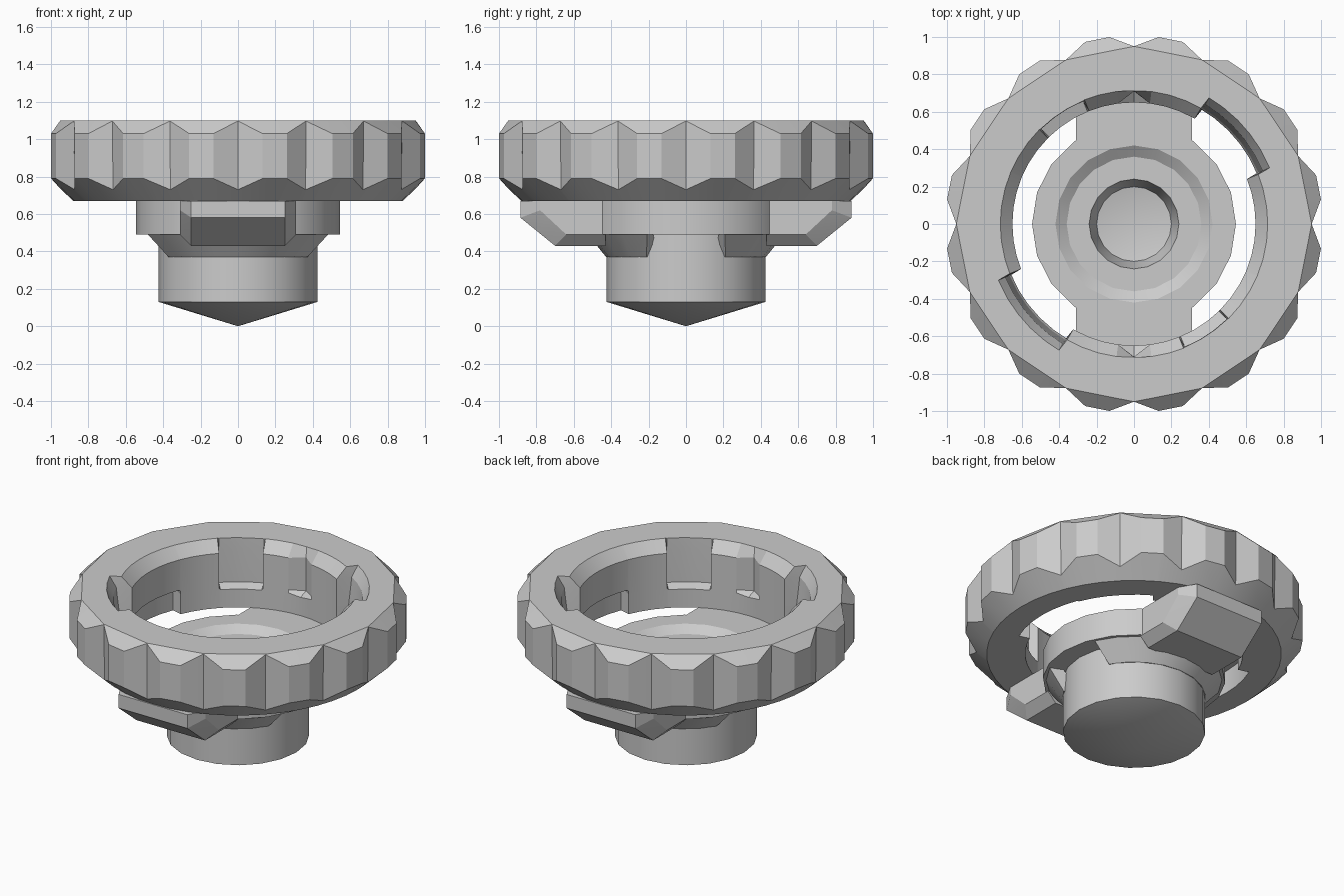
import bpy, bmesh, math
from mathutils import Vector

if "Cube" in bpy.data.objects:
    bpy.data.objects.remove(bpy.data.objects["Cube"])

def finish(name, bm, angle):
    bmesh.ops.remove_doubles(bm, verts=bm.verts, dist=0.0005)
    bmesh.ops.recalc_face_normals(bm, faces=bm.faces)
    me = bpy.data.meshes.new(name)
    bm.to_mesh(me)
    bm.free()
    ob = bpy.data.objects.new(name, me)
    bpy.context.collection.objects.link(ob)
    bpy.ops.object.select_all(action='DESELECT')
    ob.select_set(True)
    bpy.context.view_layer.objects.active = ob
    bpy.ops.object.shade_smooth_by_angle(angle=math.radians(angle))
    return ob

def polar(r, z, deg):
    a = math.radians(deg)
    return Vector((r * math.cos(a), r * math.sin(a), z))

def skin(bm, columns, closed_profile, closed_loop=True):
    """Join neighbouring columns of points with quads."""
    cols = [[bm.verts.new(p) for p in c] for c in columns]
    n, m = len(cols), len(cols[0])
    for i in range(n if closed_loop else n - 1):
        a, b = cols[i], cols[(i + 1) % n]
        for j in range(m if closed_profile else m - 1):
            k = (j + 1) % m
            bm.faces.new((a[j], a[k], b[k], b[j]))
    return cols

# Scalloped grip ring: 16 valleys, lobes between, with inner pockets
INNER = {
    'wall':     [(.65, .67), (.65, .80), (.65, .82), (.65, 1.03), (.715, 1.1)],
    'undercut': [(.72, .67), (.72, .82), (.65, .83), (.65, 1.03), (.715, 1.1)],
    'pocket':   [(.65, .67), (.65, .79), (.71, .81), (.71, 1.03), (.712, 1.1)],
    'sector':   [(.71, .67), (.71, .79), (.72, .81), (.745, 1.03), (.785, 1.1)],
}
INNER['vee'] = INNER['pocket']

def kind(i):
    i %= 24                      # the inside repeats every half turn
    if i == 12:
        return 'vee'
    if 15 <= i <= 17:
        return 'pocket'
    if 3 <= i <= 7:
        return 'sector'
    if i >= 21 or i <= 2:
        return 'undercut'
    return 'wall'

def outer(i):
    a = i * 7.5
    if i % 3 == 0:
        prof = [(.95, 1.1), (.95, 1.097), (.945, .73), (.88, .67)]
    else:
        chord = .95 * math.cos(math.radians(11.25)) / math.cos(math.radians(3.75))
        prof = [(chord, 1.1), (1.008, 1.03), (1.008, .79), (.88, .67)]
    return [polar(r, z, a) for r, z in prof]

columns = []
for i in range(48):
    prev, cur = kind(i - 1), kind(i)
    if prev != cur and 'vee' not in (prev, cur):      # steep pocket end wall
        out = [p.lerp(q, .9) for p, q in zip(outer(i - 1), outer(i))]
        columns.append(out + [polar(r, z, (i - .1) * 7.5) for r, z in INNER[prev]])
    columns.append(outer(i) + [polar(r, z, i * 7.5) for r, z in INNER[cur]])
bm = bmesh.new()
skin(bm, columns, True)
finish("grip_ring", bm, 12)

# Stem with pointed base, flange and stepped bore
profile = [(0, 0), (.425, .13), (.425, .49), (.545, .49), (.545, .67), (.42, .67),
           (.36, .63), (.24, .63), (.2, .48), (0, .44)]
bm = bmesh.new()
skin(bm, [[polar(r, z, k * 18) for r, z in profile] for k in range(20)], False)
bmesh.ops.remove_doubles(bm, verts=bm.verts, dist=0.0005)
finish("stem", bm, 30)

for side, turn in (("front", 180), ("back", 0)):
    # Tapered gusset under the flange
    bm = bmesh.new()
    cols = []
    for k in range(9):
        lo, hi = 29.5 + k * 121 / 8, 23.5 + k * 133 / 8
        cols.append([polar(.3, .37, lo + turn), polar(.427, .37, lo + turn),
                     polar(.525, .49, hi + turn), polar(.44, .49, hi + turn)])
    c = skin(bm, cols, True, False)
    bm.faces.new(c[0])
    bm.faces.new(c[-1])
    finish(side + "_gusset", bm, 25)

    # Chamfered lug reaching out under the ring
    s = -1 if turn else 1
    half = [(.31, .43, .67), (.31, .43, .49), (.25, .43, .43), (.31, .64, .49),
            (.25, .70, .43), (.31, .78, .67), (.31, .78, .62),
            (.25, .885, .67), (.25, .885, .58)]
    bm = bmesh.new()
    for x, y, z in half:
        bm.verts.new((x, y * s, z))
        bm.verts.new((-x, y * s, z))
    bmesh.ops.convex_hull(bm, input=bm.verts)
    bmesh.ops.dissolve_limit(bm, angle_limit=.01, verts=bm.verts, edges=bm.edges)
    finish(side + "_lug", bm, 15)
